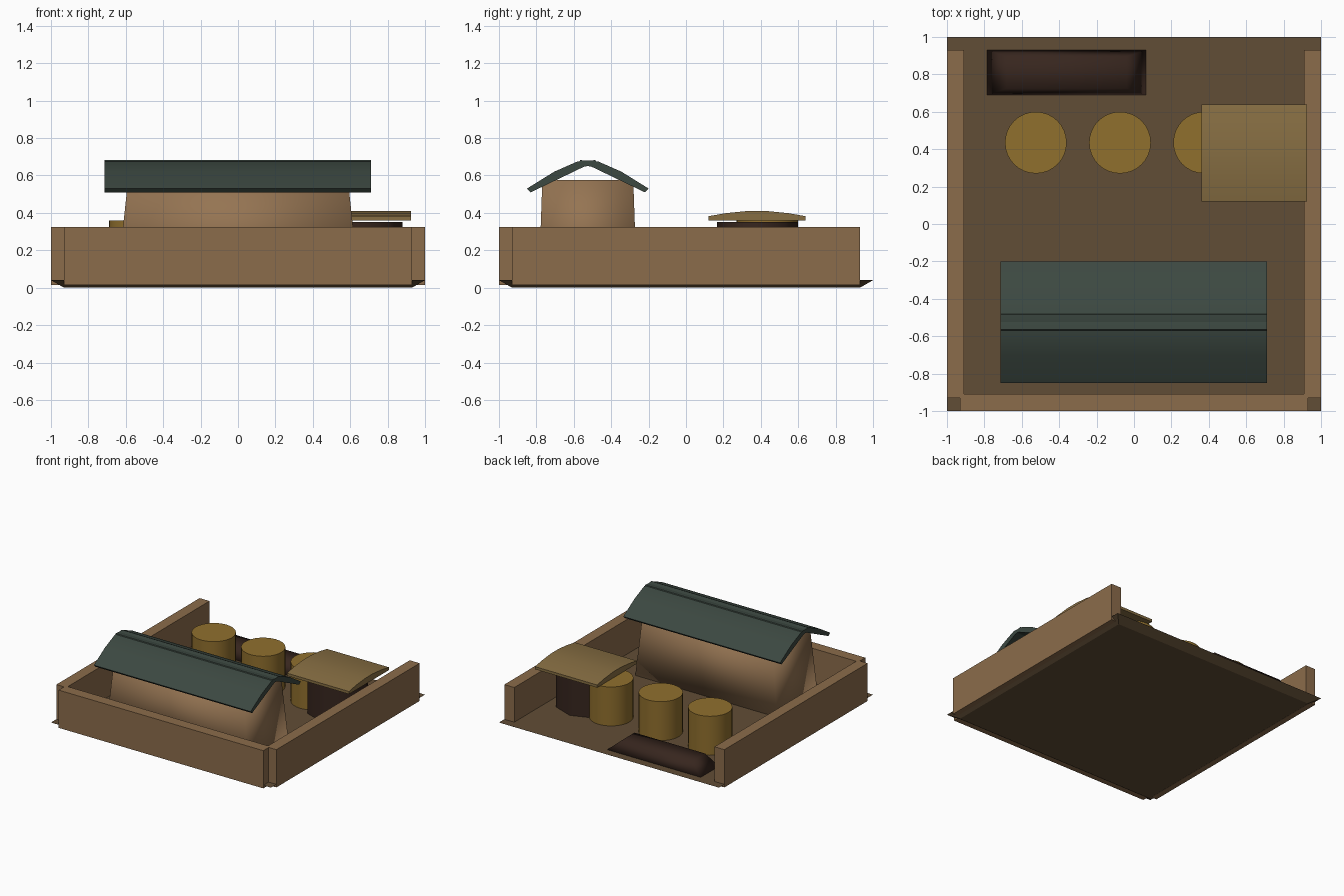
import bpy, bmesh, math

if "Cube" in bpy.data.objects:
    bpy.data.objects.remove(bpy.data.objects["Cube"])


def mat(name, r, g, b):
    m = bpy.data.materials.new(name)
    m.diffuse_color = (r, g, b, 1)
    m.use_nodes = True
    m.node_tree.nodes["Principled BSDF"].inputs["Base Color"].default_value = m.diffuse_color
    return m


PLANK = mat("plank", 0.26, 0.15, 0.07)
FLOOR = mat("floor_wood", 0.12, 0.075, 0.037)
PLASTER = mat("plaster", 0.30, 0.175, 0.085)
SLATE = mat("slate", 0.045, 0.065, 0.053)
STRAW = mat("straw", 0.28, 0.16, 0.027)
TAN = mat("tan", 0.24, 0.155, 0.055)
DARK = mat("dark_wood", 0.038, 0.019, 0.013)


def add_object(name, rings, material, smooth=None):
    """Loft equal-length rings of points and cap both ends."""
    bm = bmesh.new()
    loops = [[bm.verts.new(p) for p in ring] for ring in rings]
    for a, b in zip(loops, loops[1:]):
        n = len(a)
        for i in range(n):
            j = (i + 1) % n
            bm.faces.new((a[i], a[j], b[j], b[i]))
    bm.faces.new(loops[0][::-1])
    bm.faces.new(loops[-1])
    bmesh.ops.recalc_face_normals(bm, faces=bm.faces)
    me = bpy.data.meshes.new(name)
    bm.to_mesh(me)
    bm.free()
    me.materials.append(material)
    ob = bpy.data.objects.new(name, me)
    bpy.context.collection.objects.link(ob)
    if smooth is not None:
        bpy.ops.object.select_all(action='DESELECT')
        ob.select_set(True)
        bpy.context.view_layer.objects.active = ob
        if smooth >= 180:
            bpy.ops.object.shade_smooth()
        else:
            bpy.ops.object.shade_smooth_by_angle(angle=math.radians(smooth))
    return ob


def frustum(name, cx, cy, z0, z1, bottom, top, material, smooth=None):
    def rect(hx, hy, z):
        return [(cx + sx * hx, cy + sy * hy, z)
                for sx, sy in ((-1, -1), (1, -1), (1, 1), (-1, 1))]
    return add_object(name, [rect(*bottom, z0), rect(*top, z1)], material, smooth)


def drum(name, cx, cy, z0, z1, rx, ry, sides, material, smooth):
    def ring(z):
        return [(cx + rx * math.cos(2 * math.pi * i / sides),
                 cy + ry * math.sin(2 * math.pi * i / sides), z) for i in range(sides)]
    return add_object(name, [ring(z0), ring(z1)], material, smooth)


def prism(name, profile, x0, x1, material, smooth=None):
    return add_object(name, [[(x, y, z) for y, z in profile] for x in (x0, x1)],
                      material, smooth)


# Floor with sloping underside edge
frustum("floor", 0, 0, 0.0, 0.04, (0.93, 0.93), (1.0, 1.0), FLOOR)

# Low walls on three sides, open at the back
for side, s in (("left", -1), ("right", 1)):
    frustum(side + "_wall", s * 0.955, 0, 0.015, 0.325, (0.045, 0.93), (0.045, 0.93), PLANK)
frustum("front_wall", 0, -0.955, 0.015, 0.325, (0.93, 0.045), (0.93, 0.045), PLANK)

# House body and two crossing roof slabs
HOUSE_Y = -0.525
frustum("house_body", 0, HOUSE_Y, 0.04, 0.575, (0.645, 0.262), (0.588, 0.243), PLASTER, 180)
slab = [(-0.325, 0.53), (-0.18, 0.62), (-0.055, 0.675), (0.04, 0.682),
        (0.055, 0.66), (-0.02, 0.647), (-0.305, 0.51)]
for side, s in (("front", 1), ("back", -1)):
    prism(side + "_roof", [(HOUSE_Y + s * y, z) for y, z in slab], -0.715, 0.71, SLATE, 30)

# Row of barrels
for i in range(3):
    drum(f"barrel_{i + 1}", -0.525 + 0.45 * i, 0.435, 0.04, 0.36, 0.165, 0.165, 32, STRAW, 30)

# Octagonal tub with an arched lid
drum("tub", 0.64, 0.38, 0.04, 0.35, 0.24, 0.215, 8, DARK, 50)
prism("tub_lid", [(0.12, 0.36), (0.12, 0.382), (0.21, 0.398), (0.33, 0.41), (0.43, 0.41),
                  (0.55, 0.398), (0.64, 0.382), (0.64, 0.36)], 0.36, 0.925, TAN, 30)

# Low dark mound at the back
frustum("trough", -0.36, 0.81, 0.04, 0.13, (0.425, 0.12), (0.32, 0.085), DARK, 180)
